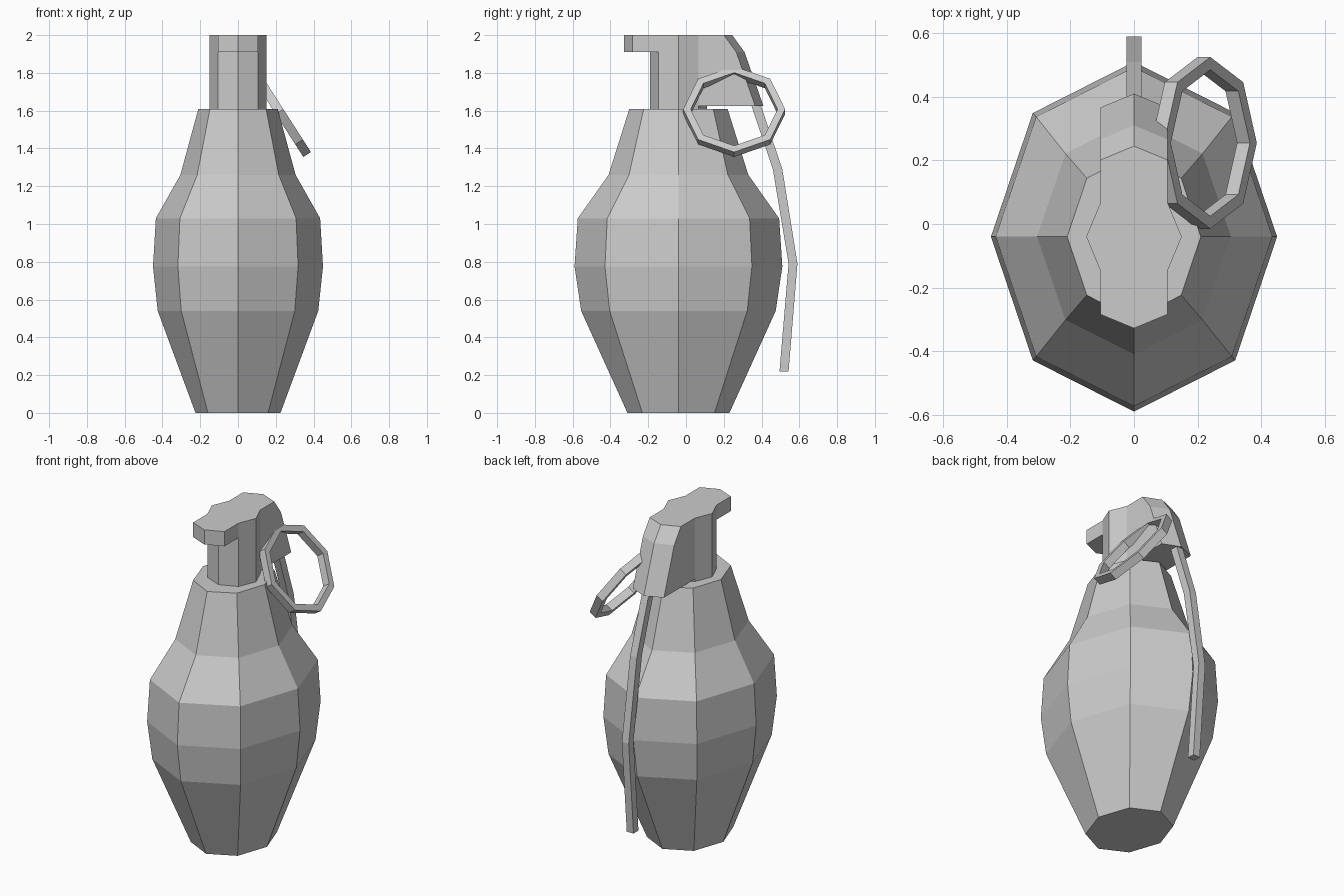
import bpy, bmesh, math
from mathutils import Matrix, Vector

if "Cube" in bpy.data.objects:
    bpy.data.objects.remove(bpy.data.objects["Cube"])

SIDES = 8
CY = -0.04  # body axis


def finish(name, bm):
    bmesh.ops.recalc_face_normals(bm, faces=bm.faces[:])
    mesh = bpy.data.meshes.new(name)
    bm.to_mesh(mesh)
    bm.free()
    obj = bpy.data.objects.new(name, mesh)
    bpy.context.collection.objects.link(obj)
    return obj


def rings(bm, sections):
    """Stack elliptical octagons (z, rx, ry); return vertex loops and side bands."""
    loops = [[bm.verts.new((rx * math.cos(math.tau * i / SIDES),
                            CY + ry * math.sin(math.tau * i / SIDES), z))
              for i in range(SIDES)] for z, rx, ry in sections]
    bands = [[bm.faces.new((a[i], a[(i + 1) % SIDES], b[(i + 1) % SIDES], b[i]))
              for i in range(SIDES)] for a, b in zip(loops, loops[1:])]
    return loops, bands


def pull(bm, faces, offset):
    """Extrude faces along y, by an amount that depends on height."""
    out = bmesh.ops.extrude_face_region(bm, geom=faces)["geom"]
    for v in out:
        if isinstance(v, bmesh.types.BMVert):
            v.co.y += offset(v.co.z)


# Body: eight-sided oval shell, with a shoulder running in to the neck
bm = bmesh.new()
loops, _ = rings(bm, [(0, 0.225, 0.27), (0.54, 0.425, 0.515), (0.775, 0.45, 0.55),
                      (1.03, 0.435, 0.533), (1.26, 0.305, 0.37),
                      (1.61, 0.21, 0.26), (1.61, 0.15, 0.15)])
bm.faces.new(loops[0])
finish("body", bm)

# Fuse head: octagonal neck with a front lip and a sloping rear housing
bm = bmesh.new()
loops, bands = rings(bm, [(z, 0.15, 0.15) for z in (1.61, 1.625, 1.91, 2.0)])
bm.faces.new(loops[-1])
pull(bm, [bands[2][5], bands[2][6]], lambda z: -0.138)
pull(bm, [bands[k][i] for k in (1, 2) for i in (1, 2)],
     lambda z: 0.135 if z > 1.95 else 0.20 if z > 1.8 else 0.30)
finish("fuse_head", bm)

# Safety lever: bent strip swept down the back
path = [(0.347, 0.397, 1.625), (0.46, 0.51, 1.29), (0.543, 0.59, 0.79), (0.495, 0.543, 0.22)]
bm = bmesh.new()
strip = [[bm.verts.new((x, y, z)) for x, y in
          ((-0.023, y0), (0.023, y0), (0.023, y1), (-0.023, y1))] for y0, y1, z in path]
for a, b in zip(strip, strip[1:]):
    for i in range(4):
        j = (i + 1) % 4
        bm.faces.new((a[i], a[j], b[j], b[i]))
bm.faces.new(strip[0])
bm.faces.new(strip[-1])
finish("safety_lever", bm)

# Pull ring: tilted octagonal ring with a square section
bm = bmesh.new()
down = Vector((0.54, 0, -0.84)).normalized()
side = Vector((0, 1, 0))
normal = side.cross(down)
centre = Vector((0.22, 0.255, 1.595))
section = ((0.27, -0.024), (0.27, 0.024), (0.23, 0.024), (0.23, -0.024))
hoop = []
for k in range(SIDES):
    t = math.tau * k / SIDES
    d = down * math.cos(t) + side * math.sin(t)
    hoop.append([bm.verts.new(centre + d * r + normal * h) for r, h in section])
for k in range(SIDES):
    a, b = hoop[k], hoop[(k + 1) % SIDES]
    for i in range(4):
        j = (i + 1) % 4
        bm.faces.new((a[i], a[j], b[j], b[i]))
finish("pull_ring", bm)
